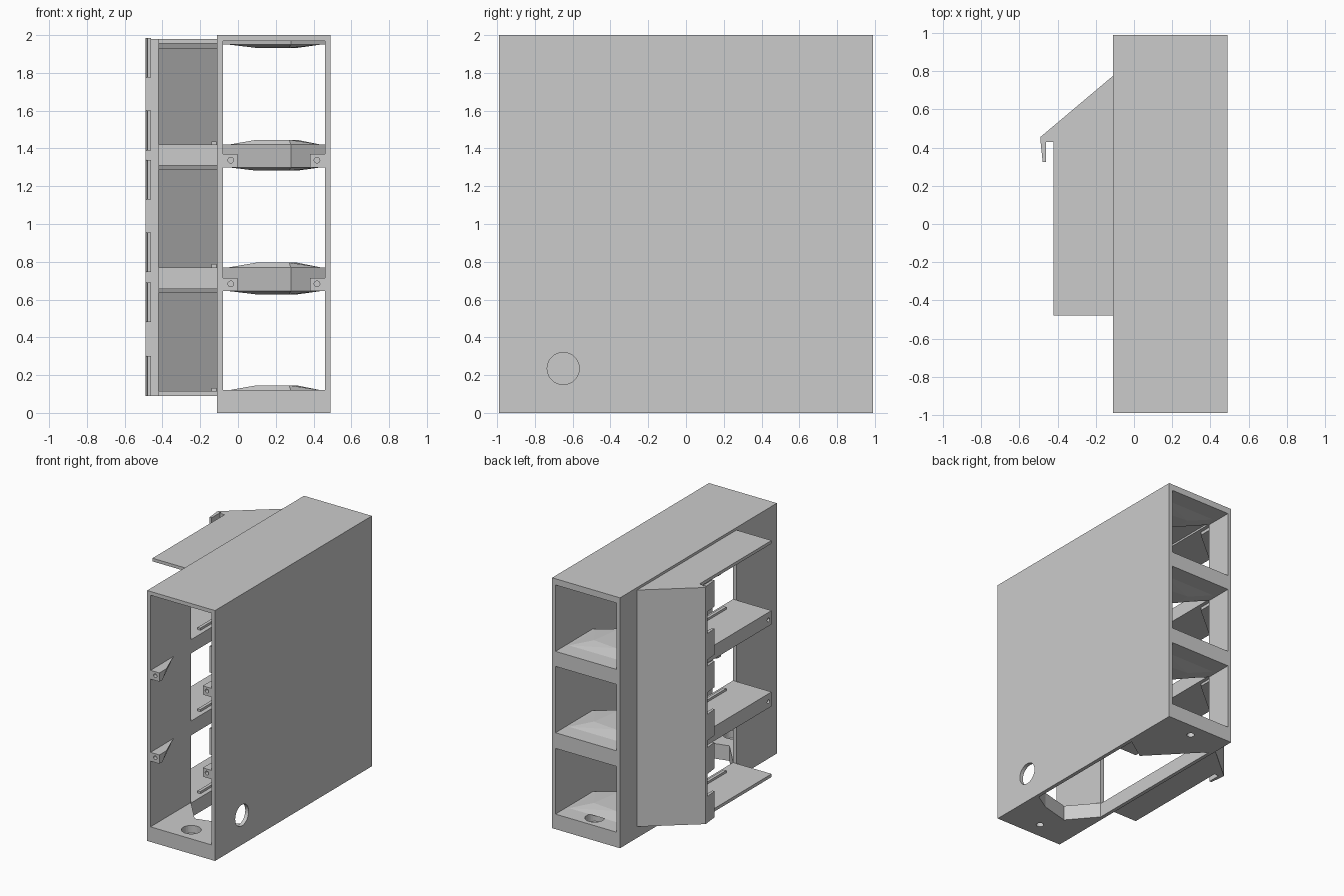
import bpy, bmesh
from mathutils import Vector

if "Cube" in bpy.data.objects:
    bpy.data.objects.remove(bpy.data.objects["Cube"])


def finish(name, bm):
    bmesh.ops.recalc_face_normals(bm, faces=bm.faces)
    me = bpy.data.meshes.new(name)
    bm.to_mesh(me)
    bm.free()
    ob = bpy.data.objects.new(name, me)
    bpy.context.collection.objects.link(ob)
    return ob


def prism(name, plan, z0, z1):
    """Extrude an xy outline from z0 to z1."""
    bm = bmesh.new()
    f = bm.faces.new([bm.verts.new((x, y, z0)) for x, y in plan])
    r = bmesh.ops.extrude_face_region(bm, geom=[f])
    vs = [v for v in r["geom"] if isinstance(v, bmesh.types.BMVert)]
    bmesh.ops.translate(bm, verts=vs, vec=(0, 0, z1 - z0))
    return finish(name, bm)


def box(name, x0, x1, y0, y1, z0, z1):
    return prism(name, [(x0, y0), (x1, y0), (x1, y1), (x0, y1)], z0, z1)


def hull(name, pts):
    bm = bmesh.new()
    for p in pts:
        bm.verts.new(p)
    bmesh.ops.convex_hull(bm, input=bm.verts)
    bmesh.ops.dissolve_limit(bm, angle_limit=0.01, verts=bm.verts, edges=bm.edges)
    return finish(name, bm)


def drill(ob, loc, axis, radius, depth):
    """Cut a round hole centred on loc."""
    bm = bmesh.new()
    bmesh.ops.create_cone(bm, cap_ends=True, segments=32, radius1=radius,
                          radius2=radius, depth=depth)
    q = Vector((0, 0, 1)).rotation_difference(Vector(axis))
    bmesh.ops.rotate(bm, verts=bm.verts, matrix=q.to_matrix())
    bmesh.ops.translate(bm, verts=bm.verts, vec=loc)
    cutter = finish("hole_cutter", bm)
    cutter.hide_render = True
    m = ob.modifiers.new("hole", "BOOLEAN")
    m.operation, m.solver, m.object = "DIFFERENCE", "EXACT", cutter
    bpy.context.view_layer.objects.active = ob
    bpy.ops.object.modifier_apply(modifier=m.name)
    bpy.data.objects.remove(cutter)


XL, XR, T, Y = -0.11, 0.49, 0.03, 0.99
XI, XJ = XL + T, XR - T
SHELVES = [(0.645, 0.77), (1.30, 1.42)]

# Outer shell
right_wall = box("right_wall", XJ, XR, -Y, Y, 0, 2)
drill(right_wall, (XR, -0.65, 0.235), (1, 0, 0), 0.085, 0.2)
box("top_panel", XI, XJ, -Y, Y, 1.97, 2)
box("left_wall_front", XL, XI, -Y, -0.48, 0, 2)
box("left_wall_rear", XL, XI, 0.77, Y, 0, 2)
box("left_wall_sill", XL, XI, -0.48, 0.77, 0, 0.115)
box("left_wall_header", XL, XI, -0.48, 0.77, 1.955, 2)

# Base slabs front and rear, with counterbored screw holes
rear_plan = [(XI, 0.77), (0.0, 0.69), (0.28, 0.40), (XJ, 0.52), (XJ, Y), (XI, Y)]
front_plan = [(XI, -Y), (XJ, -Y), (XJ, -0.55), (0.33, -0.63), (0.10, -0.69), (XI, -0.48)]
for name, plan, y in (("base_front", front_plan, -0.86), ("base_rear", rear_plan, 0.88)):
    slab = prism(name, plan, 0, 0.12)
    drill(slab, (0.19, y, 0.12), (0, 0, 1), 0.072, 0.12)
    drill(slab, (0.19, y, 0.0), (0, 0, 1), 0.028, 0.3)

# Rear shelves and top lining
for i, (z0, z1) in enumerate(SHELVES):
    prism(f"rear_shelf_{i}", rear_plan, z0, z1)
prism("rear_top_lining", rear_plan, 1.95, 1.97)


# Shallow humps guiding each bay
def hump(name, z, h):
    low = [(-0.05, 0.76), (0.0, 0.69), (0.28, 0.402), (0.44, 0.51), (0.44, 0.85), (-0.05, 0.85)]
    high = [(0.10, 0.62), (0.27, 0.45), (0.31, 0.72), (0.10, 0.74)]
    hull(name, [(x, y, z) for x, y in low] + [(x, y, z + h) for x, y in high])


for i, z in enumerate((0.12, 0.77, 1.42)):
    hump(f"floor_hump_{i}", z, 0.026)
for i, z in enumerate((0.645, 1.30, 1.95)):
    hump(f"ceiling_hump_{i}", z, -0.018)

# Front screw brackets, mirrored left and right
for i, (z0, _) in enumerate(SHELVES):
    for side, xw, s in (("left", XI, 1), ("right", XJ, -1)):
        pts = []
        for z, tip, end in ((z0, -0.95, -0.88), (z0 + 0.07, -0.90, -0.70)):
            pts += [(xw, -Y, z), (xw + s * 0.078, -Y, z),
                    (xw + s * 0.078, tip, z), (xw, end, z)]
        b = hull(f"bracket_{side}_{i}", pts)
        drill(b, (xw + s * 0.042, -Y, z0 + 0.038), (0, 1, 0), 0.015, 0.1)

# Side shelves reaching out past the left wall
side_plan = [(-0.42, -0.48), (XL, -0.48), (XL, 0.76), (-0.42, 0.50)]
wide_plan = [(-0.42, -0.48), (XI, -0.48), (XI, 0.77), (XL, 0.76), (-0.42, 0.50)]
prism("side_shelf_bottom", side_plan, 0.09, 0.115)
prism("side_shelf_top", side_plan, 1.955, 1.98)
for i, (z0, z1) in enumerate(SHELVES):
    s = prism(f"side_shelf_{i}", wide_plan, z0 + 0.01, z1)
    drill(s, (-0.42, -0.44, (z0 + z1) / 2), (1, 0, 0), 0.015, 0.1)
ledge = [(-0.42, 0.38), (XL, 0.64), (XL, 0.76), (-0.42, 0.50)]
for i, z in enumerate((0.635, 1.285, 1.93)):
    prism(f"shelf_ledge_{i}", ledge, z, z + 0.03)

# Small ribs on the side shelves
for i, z in enumerate((0.115, 0.77, 1.42)):
    box(f"shelf_rib_{i}", -0.14, -0.115, -0.31, 0.30, z - 0.005, z + 0.018)

# Slanted panel with a row of hooks along its outer edge
prism("slanted_panel", [(XL, 0.775), (-0.49, 0.455), (-0.49, 0.43), (-0.42, 0.43),
                        (-0.42, 0.475), (XL, 0.735)], 0.09, 1.98)
for i, z in enumerate((0.09, 0.48, 0.745, 1.13, 1.39, 1.775)):
    prism(f"hook_{i}", [(-0.49, 0.44), (-0.478, 0.325), (-0.46, 0.325), (-0.46, 0.44)],
          z, z + 0.21)
